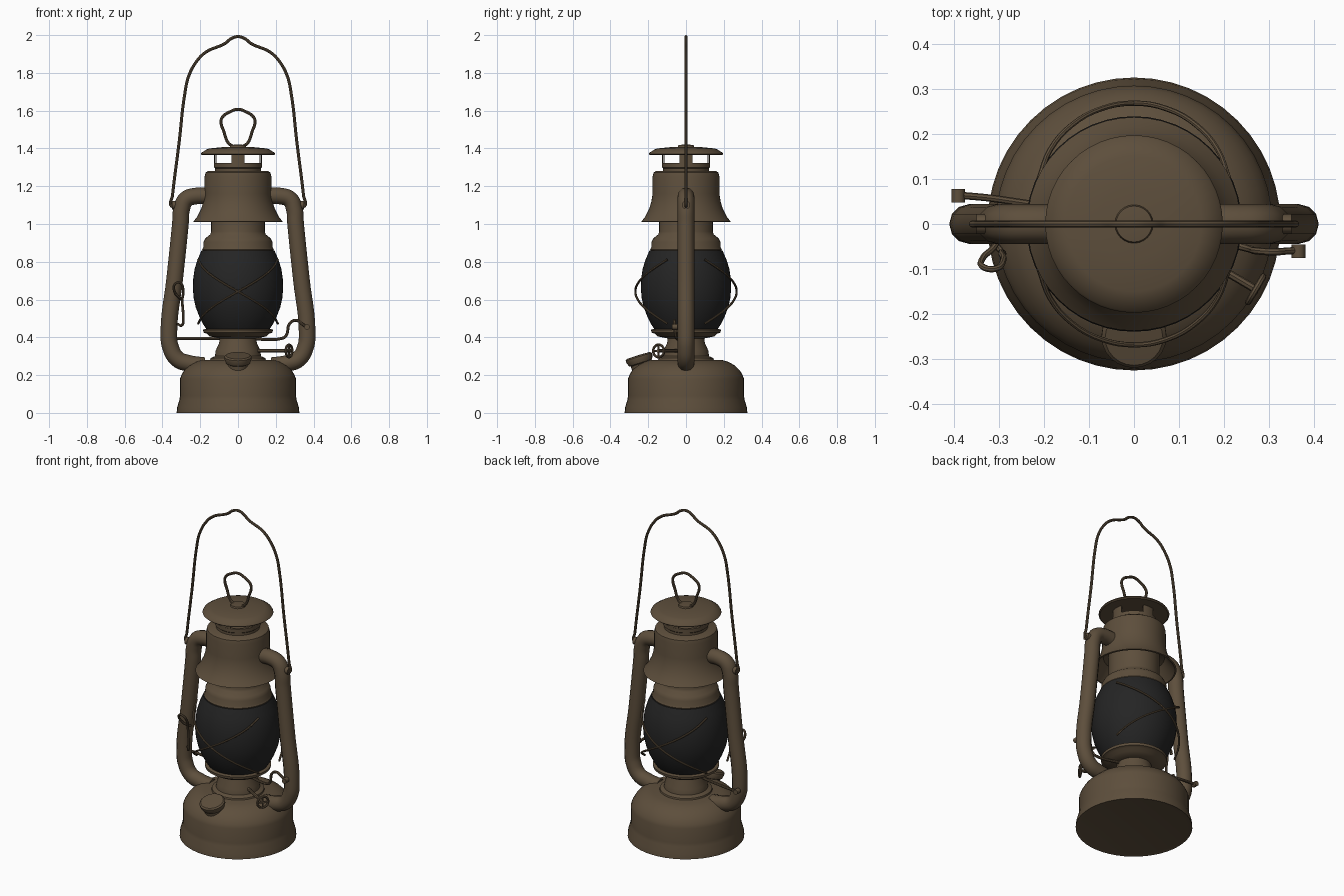
import bpy, bmesh, math
from mathutils import Vector, Matrix

cube = bpy.data.objects.get("Cube")
if cube:
    bpy.data.objects.remove(cube)


def make_material(name, rgb):
    mat = bpy.data.materials.new(name)
    mat.use_nodes = True
    color = (*rgb, 1)
    mat.diffuse_color = color
    bsdf = next(n for n in mat.node_tree.nodes if n.type == 'BSDF_PRINCIPLED')
    bsdf.inputs["Base Color"].default_value = color
    return mat


BROWN = make_material("aged brown metal", (0.11, 0.077, 0.045))
DARK = make_material("dark glass", (0.018, 0.018, 0.018))


def add_object(name, mesh, mat, matrix=Matrix()):
    mesh.materials.clear()
    mesh.materials.append(mat)
    mesh.shade_smooth()
    mesh.set_sharp_from_angle(angle=math.radians(35))
    obj = bpy.data.objects.new(name, mesh)
    obj.matrix_world = matrix
    bpy.context.collection.objects.link(obj)
    return obj


def lathe(name, profile, mat=BROWN, matrix=Matrix(), start=0.0, sweep=math.tau, steps=48):
    """Spin (radius, height) points around the local z axis."""
    bm = bmesh.new()
    verts = [bm.verts.new((r, 0, z)) for r, z in profile]
    edges = [bm.edges.new(pair) for pair in zip(verts, verts[1:])]
    bmesh.ops.rotate(bm, verts=verts, cent=(0, 0, 0), matrix=Matrix.Rotation(start, 3, 'Z'))
    bmesh.ops.spin(bm, geom=verts + edges, cent=(0, 0, 0), axis=(0, 0, 1),
                   angle=sweep, steps=steps)
    bmesh.ops.remove_doubles(bm, verts=bm.verts, dist=0.0002)
    bmesh.ops.recalc_face_normals(bm, faces=bm.faces)
    mesh = bpy.data.meshes.new(name)
    bm.to_mesh(mesh)
    bm.free()
    return add_object(name, mesh, mat, matrix)


def wire(name, points, radius, closed=False, mat=BROWN, detail=6, round_sides=2):
    """Sweep a round section along a smooth path."""
    curve = bpy.data.curves.new(name, 'CURVE')
    curve.dimensions = '3D'
    curve.bevel_depth = radius
    curve.bevel_resolution = round_sides
    curve.resolution_u = detail
    curve.use_fill_caps = True
    spline = curve.splines.new('BEZIER')
    spline.bezier_points.add(len(points) - 1)
    spline.use_cyclic_u = closed
    for bp, co in zip(spline.bezier_points, points):
        bp.co = co
        bp.handle_left_type = bp.handle_right_type = 'AUTO'
    temp = bpy.data.objects.new(name + " path", curve)
    bpy.context.collection.objects.link(temp)
    bpy.context.view_layer.update()
    graph = bpy.context.evaluated_depsgraph_get()
    mesh = bpy.data.meshes.new_from_object(temp.evaluated_get(graph))
    bpy.data.objects.remove(temp)
    return add_object(name, mesh, mat)


def mirrored(half):
    """Complete an (x, z) path that ends on the centre line."""
    full = half + [(-x, z) for x, z in reversed(half[:-1])]
    return [(x, 0, z) for x, z in full]


# Fuel tank
lathe("fuel_tank", [(0, 0.006), (0.3, 0.006), (0.325, 0), (0.322, 0.03), (0.31, 0.07),
                    (0.307, 0.09), (0.307, 0.18), (0.3, 0.2), (0.285, 0.225), (0.26, 0.25),
                    (0.225, 0.27), (0.19, 0.28), (0, 0.285)])

# Burner neck and globe seat
lathe("burner_neck", [(0.15, 0.27), (0.145, 0.29), (0.122, 0.3), (0.118, 0.33), (0.1, 0.37),
                      (0.095, 0.41)])
lathe("globe_seat", [(0, 0.395), (0.1, 0.395), (0.15, 0.405), (0.165, 0.42), (0.183, 0.425),
                     (0.185, 0.44), (0.172, 0.445), (0, 0.445)])

# Glass globe
lathe("globe", [(0, 0.44), (0.165, 0.44), (0.185, 0.47), (0.205, 0.51), (0.224, 0.56),
                (0.235, 0.61), (0.239, 0.66), (0.237, 0.71), (0.23, 0.76), (0.215, 0.81),
                (0.193, 0.86), (0, 0.86)], DARK)

# Collar above the globe
lathe("globe_collar", [(0, 0.855), (0.187, 0.855), (0.19, 0.865), (0.184, 0.875),
                       (0.182, 0.905), (0.172, 0.925), (0.147, 0.945), (0.142, 0.96),
                       (0.142, 1.1)])

# Flared hood
lathe("hood", [(0.14, 1.1), (0.17, 1.09), (0.2, 1.045), (0.228, 1.01), (0.237, 1.012),
               (0.215, 1.04), (0.195, 1.08), (0.183, 1.12), (0.177, 1.16), (0.177, 1.25),
               (0.172, 1.272), (0.16, 1.28), (0, 1.282)])

# Vented chimney: a band with four posts below the cap
lathe("chimney_band", [(0.112, 1.28), (0.112, 1.322), (0.128, 1.322), (0.128, 1.3),
                       (0.122, 1.295), (0.122, 1.275)])
for i in range(4):
    lathe(f"chimney_post_{i + 1}", [(0.118, 1.315), (0.127, 1.315), (0.127, 1.372),
                                    (0.118, 1.372), (0.118, 1.315)],
          start=i * math.pi / 2 - 0.28, sweep=0.56, steps=6)
lathe("chimney_cap", [(0, 1.368), (0.14, 1.366), (0.19, 1.364), (0.197, 1.37), (0.193, 1.378),
                      (0.165, 1.395), (0.15, 1.4), (0.08, 1.407), (0, 1.41)])
lathe("cap_button", [(0.045, 1.4), (0.04, 1.418), (0, 1.422)], steps=24)

# Lifting ring on the cap
ring = [(-0.03, 1.412), (-0.052, 1.43), (-0.075, 1.49), (-0.09, 1.54), (-0.083, 1.565),
        (-0.04, 1.595), (0, 1.607)]
wire("cap_ring", mirrored(ring), 0.008)

# Carrying handle
bail = [(-0.325, 1.1), (-0.352, 1.095), (-0.347, 1.15), (-0.312, 1.43), (-0.28, 1.7),
        (-0.262, 1.78), (-0.22, 1.86), (-0.17, 1.91), (-0.07, 1.955), (-0.035, 1.982), (0, 1.992)]
wire("carrying_handle", mirrored(bail), 0.008)

# Side air tubes and handle ears
tube = [(0.15, 1.147), (0.23, 1.147), (0.275, 1.13), (0.298, 1.08), (0.305, 1.0), (0.335, 0.71),
        (0.366, 0.42), (0.358, 0.35), (0.32, 0.285), (0.26, 0.262), (0.18, 0.25)]
for side, label in ((1, "left"), (-1, "right")):
    wire(f"air_tube_{label}", [(side * x, 0, z) for x, z in tube], 0.044, round_sides=4)
    lathe(f"handle_ear_{label}", [(0, -0.02), (0.022, -0.02), (0.022, 0.02), (0, 0.02)],
          matrix=Matrix.Translation((side * 0.33, 0, 1.1)) @ Matrix.Rotation(math.pi / 2, 4, 'Y'),
          steps=12)

# Crossed guard wires on both faces of the globe
for face, label in ((-1, "front"), (1, "back")):
    for slope in (-1, 1):
        path = []
        for i in range(9):
            t = i / 4 - 1
            a = t * 1.13
            reach = 0.268 - 0.035 * t * t
            path.append((reach * math.sin(a), face * reach * math.cos(a), 0.642 + slope * 0.17 * t))
        wire(f"guard_{label}_{'rising' if slope > 0 else 'falling'}", path, 0.006, detail=4)

# Filler cap on the front of the tank
tilt = Matrix.Translation((0, -0.245, 0.28)) @ Matrix.Rotation(0.3, 4, 'X')
lathe("filler_cap", [(0.055, -0.07), (0.055, -0.02), (0.064, -0.015), (0.072, 0.005),
                     (0.072, 0.018), (0.064, 0.025), (0, 0.027)], matrix=tilt, steps=24)

# Wick knob: shaft, ring and spokes
axis = Vector((0.85, -0.5, 0)).normalized()
across = Vector((-axis.y, axis.x, 0))
hub = Vector((0.27, -0.145, 0.328))
up = Vector((0, 0, 1))
wire("wick_shaft", [hub - axis * 0.24, hub + axis * 0.008], 0.009)
rim = [hub + 0.033 * (across * math.cos(a) + up * math.sin(a))
       for a in (i * math.tau / 10 for i in range(10))]
wire("wick_wheel", rim, 0.007, closed=True, detail=3)
for name, way in (("upright", up), ("level", across)):
    wire(f"wick_spoke_{name}", [hub - way * 0.033, hub + way * 0.033], 0.005)

# Globe lifting lever across the burner
wire("lift_lever", [(-0.4, 0.065, 0.395), (-0.3, 0.055, 0.395), (0, 0, 0.395),
                    (0.235, -0.05, 0.395), (0.255, -0.055, 0.41), (0.275, -0.06, 0.475),
                    (0.31, -0.062, 0.49), (0.34, -0.06, 0.47), (0.37, -0.058, 0.45)], 0.008)
for name, spot in (("right", (-0.39, 0.063, 0.395)), ("left", (0.365, -0.06, 0.455))):
    lathe(f"lever_stop_{name}", [(0, -0.015), (0.015, -0.015), (0.015, 0.015), (0, 0.015)],
          matrix=Matrix.Translation(spot) @ Matrix.Rotation(math.pi / 2, 4, 'X'), steps=12)

# Looped hook beside the right tube
wire("globe_hook", [(-0.32, -0.03, 0.47), (-0.295, -0.06, 0.465), (-0.29, -0.065, 0.5),
                    (-0.295, -0.065, 0.6), (-0.29, -0.08, 0.65), (-0.31, -0.1, 0.69),
                    (-0.335, -0.095, 0.68), (-0.335, -0.075, 0.64), (-0.31, -0.05, 0.61),
                    (-0.3, -0.03, 0.6)], 0.007)
